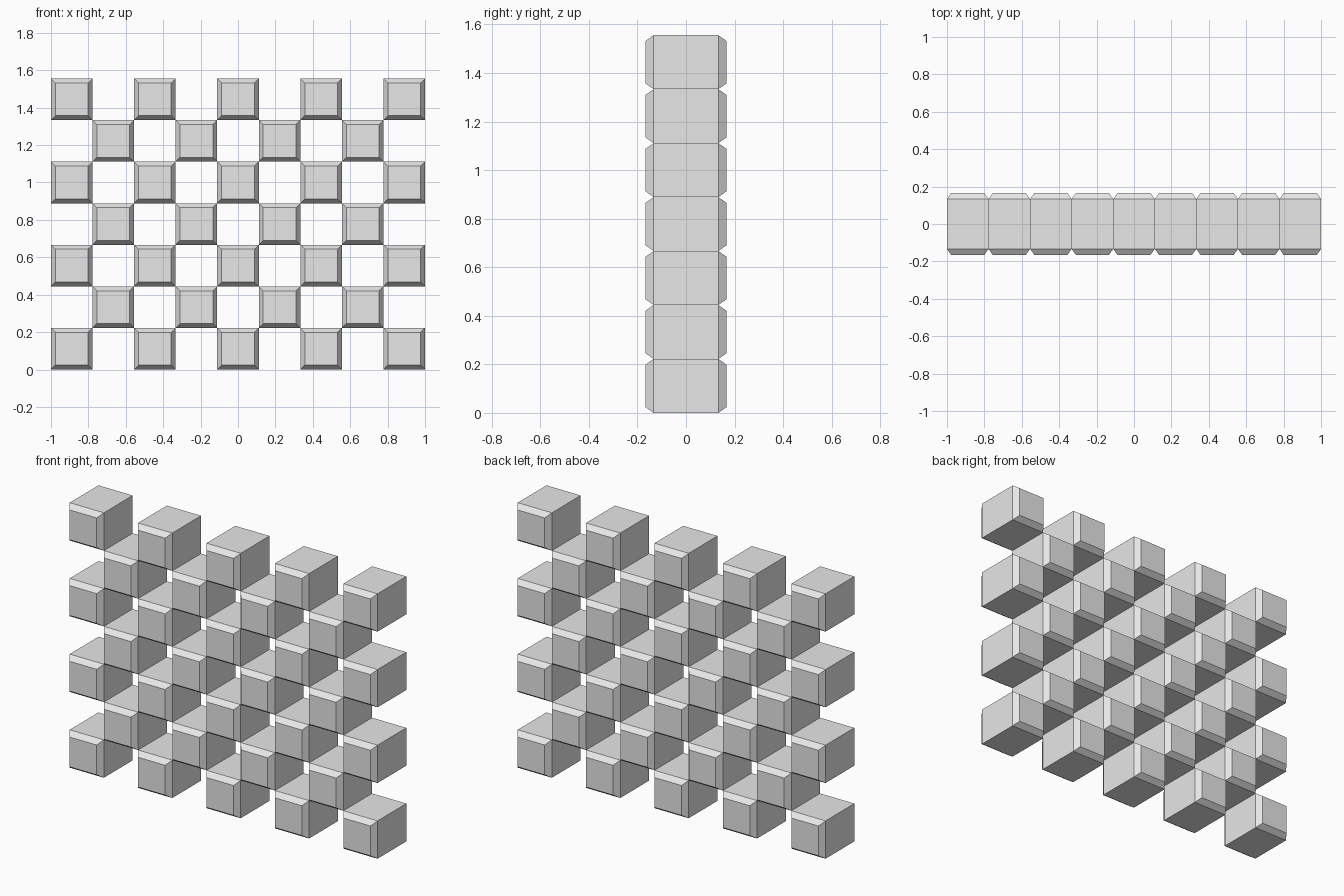
import bpy
import bmesh

cube = bpy.data.objects.get("Cube")
if cube:
    bpy.data.objects.remove(cube, do_unlink=True)

COLUMNS, ROWS = 9, 7
SIZE = 2 / COLUMNS          # block width and height
HALF_BODY = 0.6 * SIZE      # half depth of the straight sides
HALF_DEPTH = 0.75 * SIZE    # half depth out to the end faces
INSET = 0.15 * SIZE         # chamfer width around each end

# Plain grey finish
grey = bpy.data.materials.new("light grey")
grey.use_nodes = True
colour = (0.8, 0.8, 0.8, 1)
grey.diffuse_color = colour
shader = next(n for n in grey.node_tree.nodes if n.type == "BSDF_PRINCIPLED")
shader.inputs["Base Color"].default_value = colour


def block_mesh():
    """Square block running along y, with both ends chamfered."""
    bm = bmesh.new()
    bmesh.ops.create_cube(bm, size=1)
    bmesh.ops.scale(bm, vec=(SIZE, 2 * HALF_BODY, SIZE), verts=bm.verts)
    bm.normal_update()
    ends = [f for f in bm.faces if abs(f.normal.y) > 0.9]
    bmesh.ops.inset_individual(bm, faces=ends, thickness=INSET,
                               depth=HALF_DEPTH - HALF_BODY)
    mesh = bpy.data.meshes.new("chamfered_block")
    bm.to_mesh(mesh)
    bm.free()
    mesh.materials.append(grey)
    return mesh


# Checkerboard screen of blocks touching at their edges
mesh = block_mesh()
for row in range(ROWS):
    for column in range(row % 2, COLUMNS, 2):
        block = bpy.data.objects.new(f"block_row{row + 1}_column{column + 1}", mesh)
        block.location = ((column - (COLUMNS - 1) / 2) * SIZE, 0, (row + 0.5) * SIZE)
        bpy.context.collection.objects.link(block)
